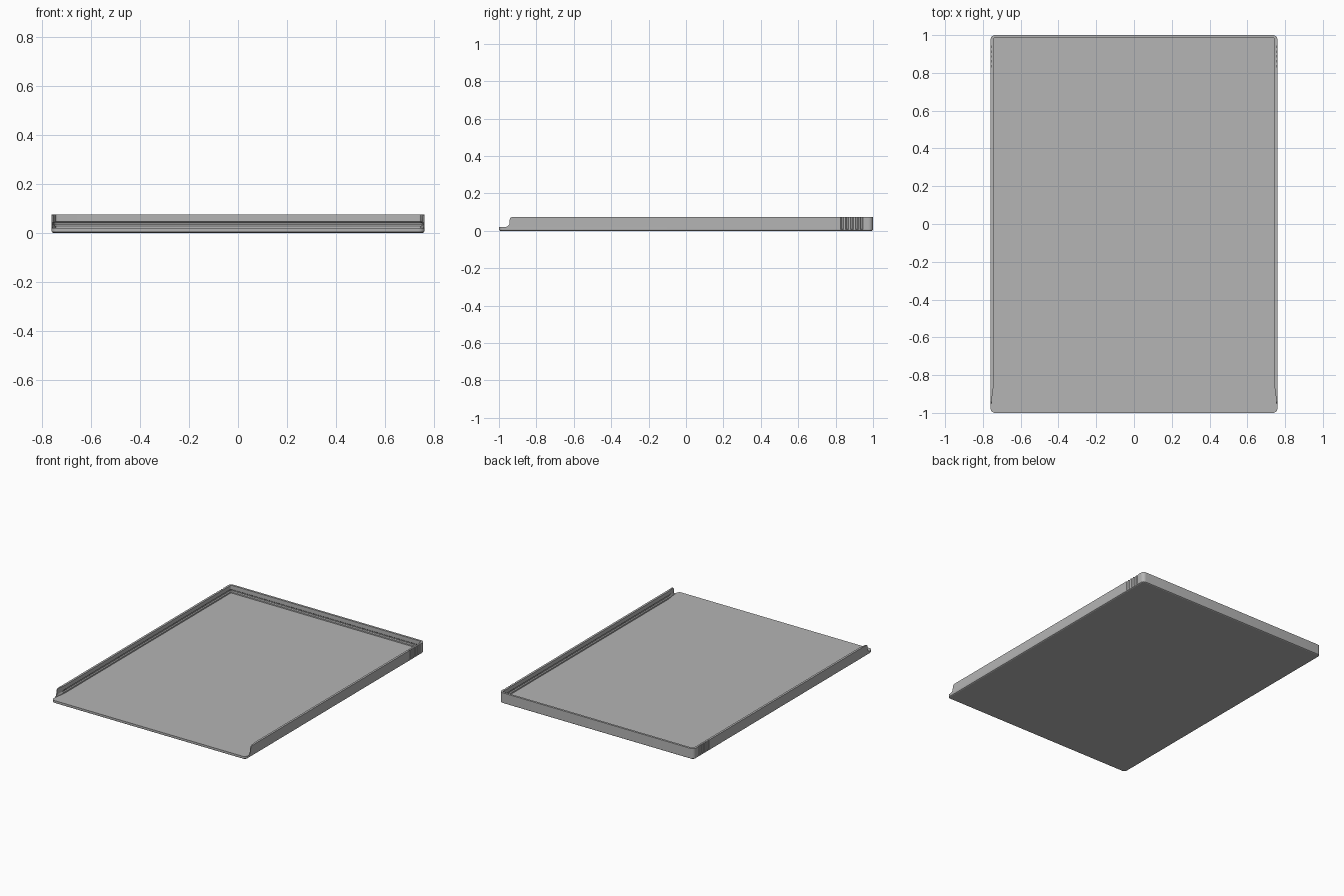
import bpy, bmesh, math
from mathutils import Vector

cube = bpy.data.objects.get("Cube")
if cube:
    bpy.data.objects.remove(cube, do_unlink=True)

HALF_X, HALF_Y = 0.76, 1.0
RADIUS = 0.025
FLOOR, TOP, WALL = 0.02, 0.075, 0.015
GRIP = 0.004

grey = bpy.data.materials.new("plain_grey")
grey.use_nodes = True
colour = (0.46, 0.46, 0.46, 1)
grey.diffuse_color = colour
grey.node_tree.nodes["Principled BSDF"].inputs["Base Color"].default_value = colour


def finish(bm, name):
    bmesh.ops.remove_doubles(bm, verts=bm.verts, dist=0.0001)
    bmesh.ops.dissolve_degenerate(bm, edges=bm.edges, dist=0.0001)
    bmesh.ops.recalc_face_normals(bm, faces=bm.faces)
    mesh = bpy.data.meshes.new(name)
    bm.to_mesh(mesh)
    bm.free()
    mesh.materials.append(grey)
    obj = bpy.data.objects.new(name, mesh)
    bpy.context.collection.objects.link(obj)
    bpy.ops.object.select_all(action='DESELECT')
    obj.select_set(True)
    bpy.context.view_layer.objects.active = obj
    bpy.ops.object.shade_smooth_by_angle(angle=math.radians(30))


def corner(sign, start, steps=6):
    """Points and outward normals around a rounded corner on the +x side."""
    out = []
    for i in range(steps + 1):
        a = math.radians(start + 90 * i / steps)
        n = Vector((math.cos(a), math.sin(a)))
        centre = Vector((HALF_X - RADIUS, sign * (HALF_Y - RADIUS)))
        out.append((centre + n * RADIUS, n, 0))
    return out


def side(y, grip=0):
    return (Vector((HALF_X, y)), Vector((1, 0)), grip)


def mirrored(stations):
    flip = [(Vector((-s[0].x, s[0].y)), Vector((-s[1].x, s[1].y)), *s[2:])
            for s in reversed(stations)]
    return stations + flip


# Finger grip grooves near the back of each long side
grips = []
for i in range(5):
    c = 0.835 + 0.026 * i
    grips += [side(c - 0.008), side(c - 0.004, GRIP),
              side(c + 0.004, GRIP), side(c + 0.008)]

# Floor plate with a bevelled lower edge
outline = mirrored(corner(-1, -90) + grips + corner(1, 0))
bm = bmesh.new()
rings = []
for z, inset, use_grip in ((0, 0.007, 0), (0.003, 0.002, 0), (0.008, 0, 0),
                           (0.0085, 0, 1), (FLOOR, 0, 1)):
    rings.append([bm.verts.new((*(p - n * (inset + g * use_grip)), z))
                  for p, n, g in outline])
for low, high in zip(rings, rings[1:]):
    for i in range(len(low)):
        j = (i + 1) % len(low)
        bm.faces.new((low[i], low[j], high[j], high[i]))
bm.faces.new(rings[0])
bm.faces.new(rings[-1])
finish(bm, "floor_plate")

# Three-sided wall: rounded, tapering front ends and a groove inside
ends = ((-0.962, 0.021), (-0.952, 0.025), (-0.945, 0.035),
        (-0.943, 0.060), (-0.938, 0.071), (-0.928, TOP), (-0.87, TOP))
stations = []
for y, top in ends:
    taper = min(1, max(0, (y + 0.95) / 0.08))
    stations.append((*side(y), top, 0.004 + (WALL - 0.004) * taper))
stations += [(*s, TOP, WALL) for s in grips + corner(1, 0)]

bm = bmesh.new()
sections = []
for p, n, grip, top, thick in mirrored(stations):
    cut = thick - 0.006 * thick / WALL
    profile = ((grip, FLOOR), (grip, TOP), (thick, TOP), (thick, 0.046),
               (cut, 0.041), (cut, 0.034), (thick, 0.029), (thick, FLOOR))
    sections.append([bm.verts.new((*(p - n * d), min(z, top)))
                     for d, z in profile])
for a, b in zip(sections, sections[1:]):
    for i in range(len(a)):
        j = (i + 1) % len(a)
        bm.faces.new((a[i], a[j], b[j], b[i]))
bm.faces.new(sections[0])
bm.faces.new(sections[-1])
finish(bm, "surrounding_wall")
